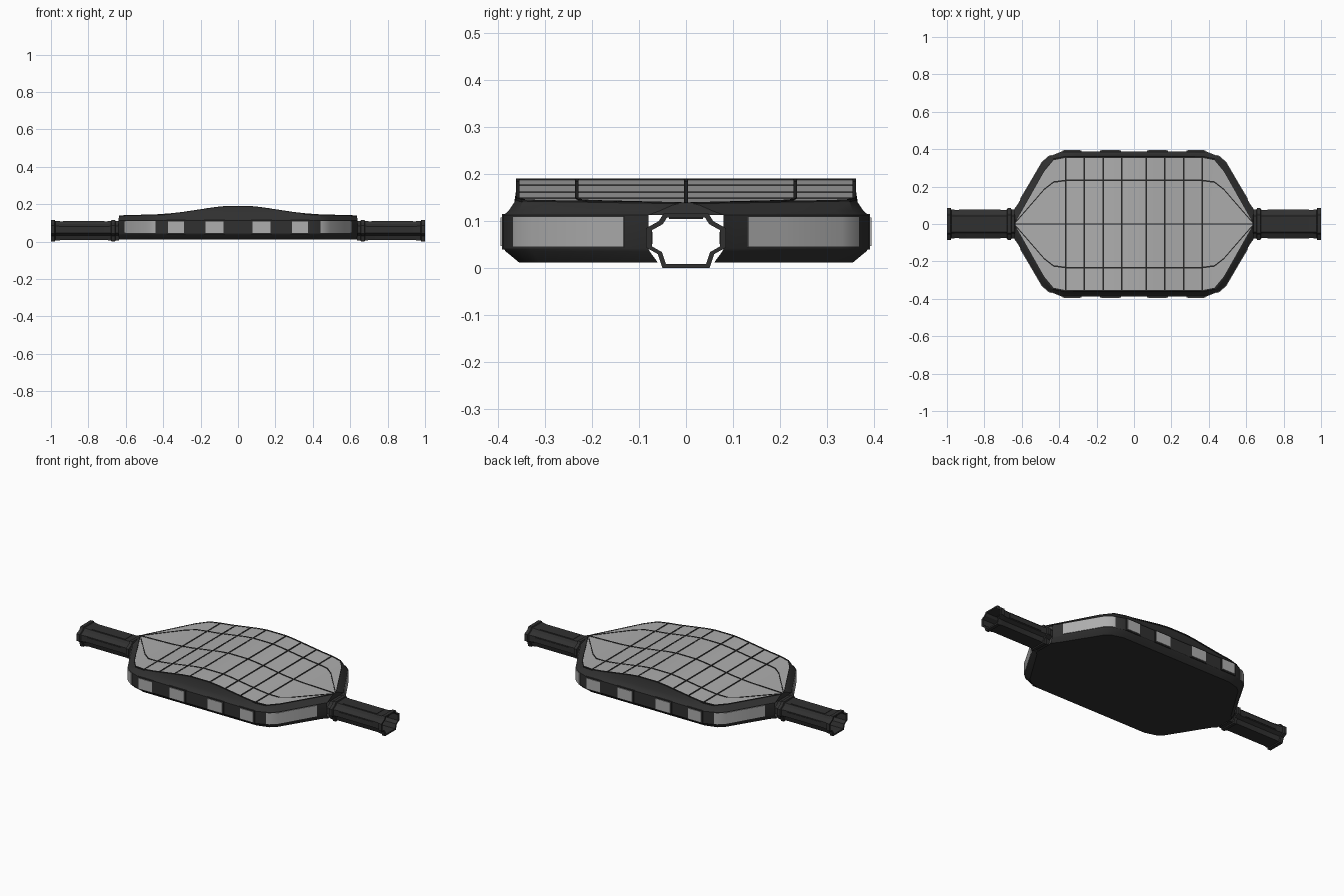
import bpy, math

if "Cube" in bpy.data.objects:
    bpy.data.objects.remove(bpy.data.objects["Cube"])

def material(name, v):
    m = bpy.data.materials.new(name)
    m.diffuse_color = (v, v, v, 1)
    m.use_nodes = True
    m.node_tree.nodes["Principled BSDF"].inputs["Base Color"].default_value = m.diffuse_color
    return m

DARK = material("dark_metal", 0.03)
SEAM = material("seam_black", 0.02)
LIGHT = material("light_panel", 0.42)

def loft(name, rings, mat, closed=True, wrap=False, caps=False, skip=lambda i, j: False, angle=25):
    """Join equal-length rings of points with quads."""
    n, m = len(rings[0]), len(rings)
    verts = [p for r in rings for p in r]
    faces = []
    for i in range(m if wrap else m - 1):
        for j in range(n if closed else n - 1):
            if not skip(i, j):
                a, b, k = i * n, (i + 1) % m * n, (j + 1) % n
                faces.append((a + j, a + k, b + k, b + j))
    if caps:
        faces += [tuple(range(n))[::-1], tuple(range((m - 1) * n, m * n))]
    me = bpy.data.meshes.new(name)
    me.from_pydata(verts, [], faces)
    me.materials.append(mat)
    ob = bpy.data.objects.new(name, me)
    bpy.context.collection.objects.link(ob)
    bpy.ops.object.select_all(action='DESELECT')
    ob.select_set(True)
    bpy.context.view_layer.objects.active = ob
    bpy.ops.object.mode_set(mode='EDIT')
    bpy.ops.mesh.select_all(action='SELECT')
    bpy.ops.mesh.normals_make_consistent(inside=False)
    bpy.ops.object.mode_set(mode='OBJECT')
    bpy.ops.object.shade_smooth_by_angle(angle=math.radians(angle))
    return ob

def interp(table, x):
    x = abs(x)
    for (x0, y0), (x1, y1) in zip(table, table[1:]):
        if x <= x1:
            return y0 + (y1 - y0) * (x - x0) / (x1 - x0)
    return table[-1][1]

# Quarter outlines, from the tip to the middle
MID = [0.3, 0.2, 0.12, 0.06]
OUTER = [(0.64, 0.08), (0.622, 0.105), (0.49, 0.33), (0.455, 0.36), (0.385, 0.388)] + [(x, 0.388) for x in MID]
INNER = [(0.635, 0.012), (0.61, 0.055), (0.48, 0.285), (0.43, 0.345), (0.365, 0.358)] + [(x, 0.358) for x in MID]
BASE = [(0.635, 0.06), (0.61, 0.085), (0.47, 0.31), (0.44, 0.335), (0.37, 0.355)] + [(x, 0.355) for x in MID]
ROOF = [(0, 0.19), (0.06, 0.189), (0.12, 0.183), (0.2, 0.171), (0.3, 0.156), (0.4, 0.145), (0.5, 0.142), (0.64, 0.138)]
HALF = [(0, 0.358)] + INNER[::-1]

def roof_z(x):
    return interp(ROOF, x)

def ring(q, z):
    pts = q + [(-x, y) for x, y in q[::-1]]
    pts += [(x, -y) for x, y in pts[::-1]]
    return [(x, y, z(x) if callable(z) else z) for x, y in pts]

def mix(a, b, t):
    return [(p[0] + (r[0] - p[0]) * t, p[1] + (r[1] - p[1]) * t) for p, r in zip(a, b)]

# Hollow hull, open at both tips where the passages join
N = len(OUTER)
hull = [ring(BASE, 0.012), ring(mix(OUTER, BASE, 0.12), 0.036), ring(OUTER, 0.042), ring(OUTER, 0.113),
        ring(mix(OUTER, INNER, 0.35), 0.122), ring(mix(OUTER, INNER, 0.75), lambda x: min(0.14, roof_z(x) - 0.004)),
        ring(INNER, roof_z)]
loft("hull", hull, DARK, skip=lambda i, j: i < 3 and j in (2 * N - 1, 4 * N - 1))

# Floor and roof sheets
def sheet(name, q, z, mat):
    right = sorted(q)
    st = [(-x, y) for x, y in right[::-1]] + right
    f = z if callable(z) else (lambda x: z)
    return loft(name, [[(x, y * v, f(x)) for v in (-1, 0, 1)] for x, y in st], mat, closed=False)

floor = sheet("floor", BASE, 0.012, DARK)
floor.data.flip_normals()
roof = sheet("roof_panels", INNER, roof_z, LIGHT)
for ob, up in ((floor, False), (roof, True)):
    if (ob.data.polygons[len(ob.data.polygons) // 2].normal.z > 0) != up:
        ob.data.flip_normals()

# Roof seams: thin bars across and along the panels
def bar(name, path, dx, dy):
    rings = [[(x - dx, y - dy, roof_z(x) - 0.004), (x + dx, y + dy, roof_z(x) - 0.004),
              (x + dx, y + dy, roof_z(x) + 0.002), (x - dx, y - dy, roof_z(x) + 0.002)] for x, y in path]
    loft(name, rings, SEAM, caps=True)

for x in (0.065, 0.165, 0.265, 0.365):
    for s in (-1, 1):
        h = interp(HALF, x)
        bar("cross_seam", [(s * x, -h), (s * x, h)], 0.004, 0)
XS = sorted([p[0] for p in INNER] + [-p[0] for p in INNER])
for v in (-1, -0.65, 0, 0.65, 1):
    bar("long_seam", [(x, v * interp(HALF, x)) for x in XS], 0, 0.004)

# Windows with dark frames, wrapped along the hull wall
def band(name, path, z0, z1, out, mat):
    rings = []
    for i, (x, y) in enumerate(path):
        a, b = path[max(i - 1, 0)], path[min(i + 1, len(path) - 1)]
        tx, ty = b[0] - a[0], b[1] - a[1]
        l = math.hypot(tx, ty)
        nx, ny = ty / l, -tx / l
        if nx * x + ny * y < 0:
            nx, ny = -nx, -ny
        rings.append([(x + nx * d, y + ny * d, z) for d, z in ((-0.004, z0), (out, z0), (out, z1), (-0.004, z1))])
    loft(name, rings, mat, caps=True, angle=40)

for sx in (-1, 1):
    for sy in (-1, 1):
        for cx, w in ((0.125, 0.048), (0.332, 0.043)):
            for n, e, z, o, m in (("side_frame", 0.008, 0.04, 0.004, DARK), ("side_window", 0, 0.047, 0.007, LIGHT)):
                p = [(sx * (cx - w - e), sy * 0.388), (sx * (cx + w + e), sy * 0.388)]
                band(n, p, z, 0.155 - z, o, m)
        corner = [(0.607, 0.131), (0.568, 0.196), (0.49, 0.33), (0.455, 0.36), (0.44, 0.366)]
        band("corner_window", [(sx * x, sy * y) for x, y in corner], 0.045, 0.11, 0.004, LIGHT)

# End passages: faceted hollow tubes with a collar at each end
SEC = [(0.05, 0.0), (0.06, 0.03), (0.085, 0.044), (0.085, 0.085), (0.058, 0.1), (0.048, 0.116)]
SEC += [(-y, z) for y, z in SEC[::-1]]
STEPS = [(0.635, 0.9), (0.655, 0.9), (0.658, 1), (0.676, 1), (0.679, 0.9), (0.7, 0.87), (0.95, 0.87), (0.965, 0.91),
         (0.977, 0.91), (0.98, 1), (1.0, 1), (1.0, 0.85), (0.635, 0.85)]
for s in (-1, 1):
    loft("passage", [[(s * x, y * k, 0.058 + (z - 0.058) * k) for y, z in SEC] for x, k in STEPS], DARK, wrap=True)
    # Raised plates on the passage top and sides
    for n, c, d in (("top_plate", (0.825, 0, 0.108), (0.11, 0.036, 0.003)),
                    ("side_plate", (0.825, 0.074, 0.064), (0.11, 0.003, 0.013)),
                    ("side_plate", (0.825, -0.074, 0.064), (0.11, 0.003, 0.013))):
        rings = [[(s * (c[0] + t * d[0]), c[1] + a * d[1], c[2] + b * d[2])
                  for a, b in ((-1, -1), (1, -1), (1, 1), (-1, 1))] for t in (-1, 1)]
        loft(n, rings, DARK, caps=True)
